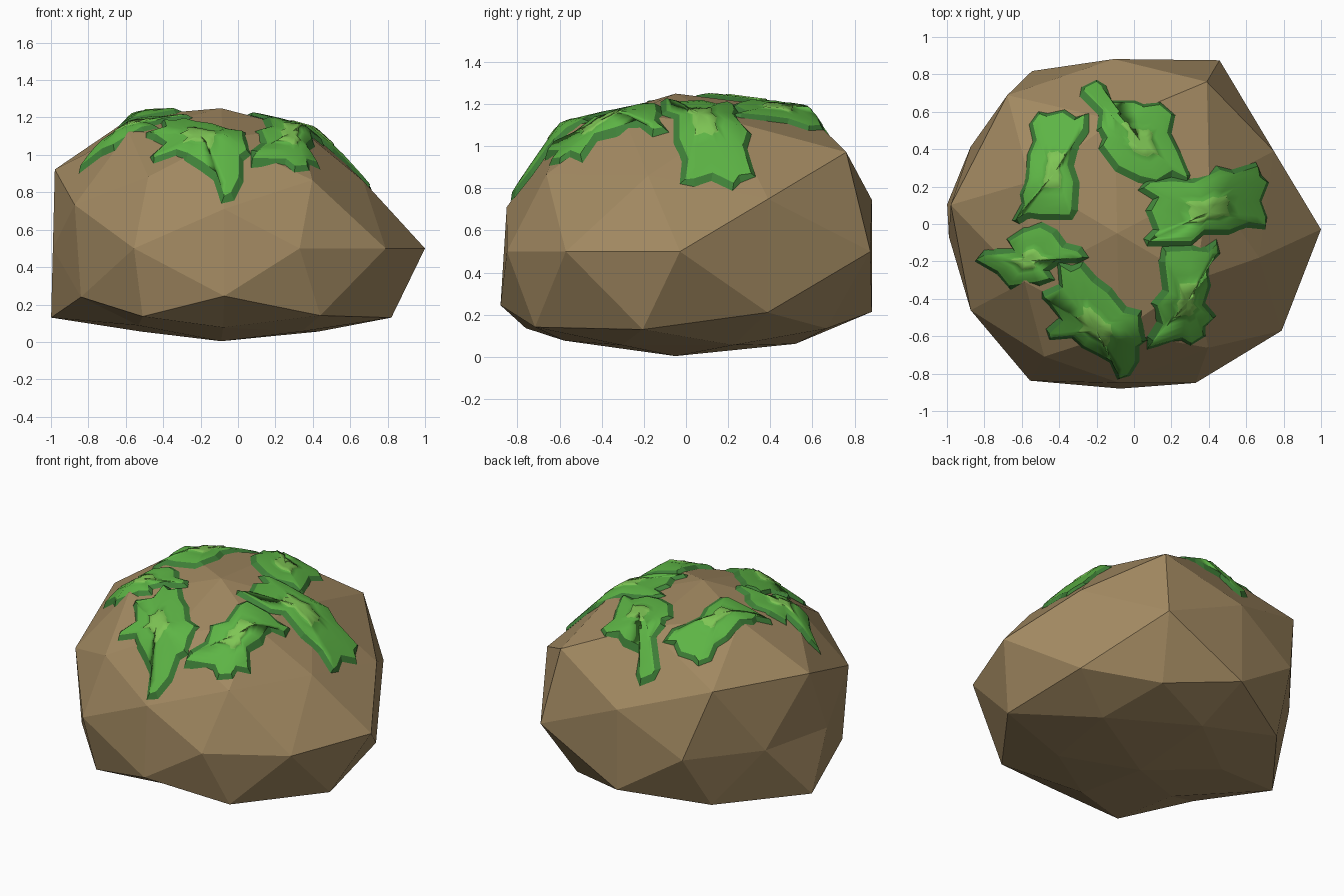
import bpy, bmesh, math
from mathutils import Vector
from mathutils.bvhtree import BVHTree

if "Cube" in bpy.data.objects:
    bpy.data.objects.remove(bpy.data.objects["Cube"])


def material(name, rgb):
    m = bpy.data.materials.new(name)
    m.diffuse_color = (*rgb, 1)
    m.use_nodes = True
    m.node_tree.nodes["Principled BSDF"].inputs["Base Color"].default_value = m.diffuse_color
    return m


ROCK = material("rock_brown", (0.36, 0.25, 0.12))
MOSS = [material("moss_dark", (0.05, 0.22, 0.04)),
        material("moss_green", (0.11, 0.46, 0.06)),
        material("moss_light", (0.21, 0.56, 0.09))]


def add_object(name, bm, mats):
    me = bpy.data.meshes.new(name)
    bm.to_mesh(me)
    for m in mats:
        me.materials.append(m)
    ob = bpy.data.objects.new(name, me)
    bpy.context.collection.objects.link(ob)
    return ob


# Rock: 42-point icosphere turned about z, each point with its own radius, underside flattened
C = Vector((-0.09, -0.05, 0.5))
TURN = math.radians(-30.6)
U = Vector((math.cos(TURN), math.sin(TURN), 0))
W = Vector((-U.y, U.x, 0))
# direction pattern -> radii, signs running (+ before -) over the non-zero axes u, w, z
RADII = {
    (1, 0, 0): (1.022, 0.91),
    (0, 1, 0): (1.075, 0.915),
    (0, 0, 1): (0.925, 1.0),
    (.851, .526, 0): (1.09, .903, .98, .9),
    (.526, 0, .851): (.93, .95, 1.03, .95),
    (0, .851, .526): (1.107, .98, .9, .97),
    (.5, .809, .309): (.995, .99, .842, .873, .98, .98, .93, .89),
    (.809, .309, .5): (.89, 1.066, .903, .983, 1.09, .97, 1.042, 1.065),
    (.309, .5, .809): (.945, 1.0, .9, .9, 1.03, .97, .95, .85),
}


def signs(v):
    return (1, -1) if v else (1,)


bm = bmesh.new()
radius = []
for (a, b, c), rs in RADII.items():
    dirs = [U * a * i + W * b * j + Vector((0, 0, c * k))
            for i in signs(a) for j in signs(b) for k in signs(c)]
    for d, r in zip(dirs, rs):
        bm.verts.new(d.normalized())
        radius.append(r)
bm.verts.index_update()
rad = {v: r for v, r in zip(bm.verts, radius)}
bmesh.ops.convex_hull(bm, input=bm.verts[:])
for v in bm.verts:
    p = v.co * rad[v]
    if p.z > 0:
        p.z *= 0.81
    else:
        d = -p.z
        p.z = -(0.945 * min(d, 0.335) + 0.27 * max(d - 0.335, 0))
    v.co = p + C
bmesh.ops.recalc_face_normals(bm, faces=bm.faces[:])
tree = BVHTree.FromBMesh(bm)
add_object("rock", bm, [ROCK])
bm.free()


# Moss: an outline seen from above, dropped on the rock as rings with a sloped dark rim
def on_rock(p, h):
    hit = tree.ray_cast(Vector((p.x, p.y, 3)), Vector((0, 0, -1)))[0]
    if hit is None:
        hit = tree.find_nearest(Vector((p.x, p.y, 0.7)))[0]
    return hit + (hit - C).normalized() * h


def inset(pts, w):
    out = []
    for i, p in enumerate(pts):
        t = (pts[(i + 1) % len(pts)] - pts[i - 1]).normalized()
        out.append(p + Vector((-t.y, t.x)) * w)
    return out


def moss(name, core, outline):
    pts = [Vector(p) for p in outline]
    area = sum(pts[i - 1].x * p.y - p.x * pts[i - 1].y for i, p in enumerate(pts))
    if area < 0:
        pts.reverse()
    mid = Vector(core)
    inner = inset(pts, 0.03)

    def scaled(t):
        return [mid.lerp(p, t) for p in inner]

    # ring points, height above rock, material of the band inside the previous ring
    rings = [(pts, 0.002, 0), (inner, 0.022, 0), (scaled(.85), 0.026, 1), (scaled(.68), 0.028, 1),
             (scaled(.52), 0.03, 1), (scaled(.36), 0.03, 1), (scaled(.34), 0.036, 2),
             (scaled(.17), 0.036, 2)]
    bm = bmesh.new()
    loops = [[bm.verts.new(on_rock(p, h)) for p in ring] for ring, h, _ in rings]
    n = len(pts)
    for k in range(1, len(loops)):
        for i in range(n):
            j = (i + 1) % n
            f = bm.faces.new((loops[k - 1][i], loops[k - 1][j], loops[k][j], loops[k][i]))
            f.material_index = rings[k][2]
            f.smooth = k > 1
    top = bm.verts.new(on_rock(mid, 0.036))
    for i in range(n):
        f = bm.faces.new((loops[-1][i], loops[-1][(i + 1) % n], top))
        f.material_index = 2
        f.smooth = True
    add_object(name, bm, MOSS)
    bm.free()


moss("moss_back_left", (-.41, .26), [
    (-.24, .59), (-.31, .57), (-.37, .61), (-.46, .59), (-.51, .60), (-.56, .53), (-.54, .44),
    (-.57, .37), (-.58, .24), (-.61, .16), (-.60, .11), (-.65, .02), (-.61, 0), (-.55, .03),
    (-.49, .02), (-.33, .02), (-.30, .07), (-.29, .22), (-.32, .31), (-.30, .39), (-.24, .49)])
moss("moss_back", (.04, .41), [
    (-.20, .77), (-.15, .74), (-.12, .66), (0, .66), (.05, .64), (.14, .65), (.22, .58),
    (.20, .48), (.25, .38), (.30, .26), (.28, .21), (.2, .25), (.12, .2), (.02, .22),
    (-.1, .28), (-.19, .40), (-.17, .45), (-.2, .5), (-.19, .58), (-.29, .68), (-.28, .73)])
moss("moss_right", (.38, .06), [
    (.3, .24), (.44, .31), (.52, .29), (.65, .33), (.68, .26), (.72, .22), (.68, .12),
    (.71, .04), (.70, -.03), (.6, -.02), (.5, -.06), (.37, -.06), (.3, -.12), (.07, -.12),
    (.05, -.08), (.1, -.03), (.06, .07), (.1, .13), (.02, .18), (.07, .24), (.2, .25)])
moss("moss_front_right", (.27, -.4), [
    (.44, -.08), (.38, -.12), (.30, -.11), (.15, -.12), (.13, -.2), (.15, -.35), (.09, -.42),
    (.12, -.52), (.07, -.6), (.07, -.67), (.25, -.62), (.3, -.65), (.38, -.6), (.38, -.55),
    (.44, -.49), (.38, -.42), (.41, -.33), (.40, -.22), (.46, -.16)])
moss("moss_front", (-.2, -.54), [
    (-.41, -.2), (-.33, -.22), (-.27, -.2), (-.2, -.28), (-.12, -.34), (-.04, -.44), (.04, -.46),
    (.05, -.55), (.07, -.62), (.03, -.65), (.03, -.73), (-.02, -.81), (-.09, -.83), (-.13, -.74),
    (-.2, -.70), (-.28, -.66), (-.33, -.61), (-.45, -.62), (-.47, -.56), (-.4, -.5), (-.45, -.44),
    (-.49, -.4), (-.49, -.36), (-.4, -.32)])
moss("moss_front_left", (-.54, -.19), [
    (-.49, .01), (-.41, -.03), (-.36, -.1), (-.28, -.12), (-.24, -.18), (-.3, -.21),
    (-.39, -.21), (-.45, -.25), (-.42, -.3), (-.5, -.33), (-.66, -.35), (-.73, -.27),
    (-.85, -.2), (-.8, -.14), (-.73, -.13), (-.64, -.13), (-.68, -.08), (-.59, -.02)])
